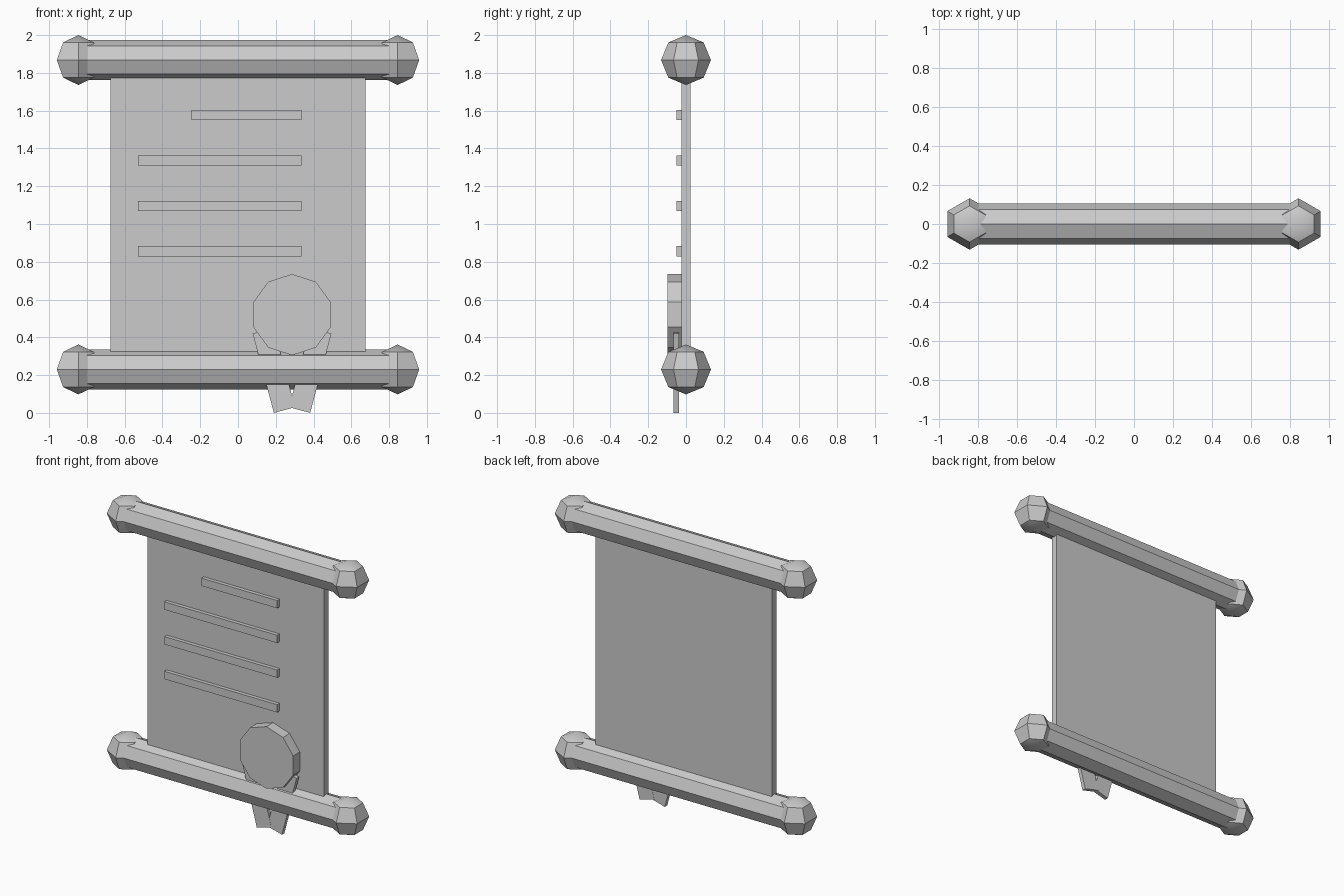
import bpy, bmesh
from math import sin, cos, pi, radians
from mathutils import Matrix, Vector

if "Cube" in bpy.data.objects:
    bpy.data.objects.remove(bpy.data.objects["Cube"], do_unlink=True)

GREY = (0.6, 0.6, 0.6, 1)
grey = bpy.data.materials.new("plain_grey")
grey.use_nodes = True
grey.diffuse_color = GREY
grey.node_tree.nodes["Principled BSDF"].inputs["Base Color"].default_value = GREY


def finish(name, bm):
    bmesh.ops.recalc_face_normals(bm, faces=bm.faces)
    mesh = bpy.data.meshes.new(name)
    bm.to_mesh(mesh)
    bm.free()
    mesh.materials.append(grey)
    obj = bpy.data.objects.new(name, mesh)
    bpy.context.collection.objects.link(obj)
    return obj


def prism(name, points, start, end):
    """Extrude a flat outline by the vector from start to end."""
    bm = bmesh.new()
    face = bm.faces.new([bm.verts.new(Vector(p) + Vector(start)) for p in points])
    grown = bmesh.ops.extrude_face_region(bm, geom=[face], use_keep_orig=True)
    moved = [v for v in grown["geom"] if isinstance(v, bmesh.types.BMVert)]
    bmesh.ops.translate(bm, verts=moved, vec=Vector(end) - Vector(start))
    return finish(name, bm)


def box(name, x0, x1, y0, y1, z0, z1):
    outline = [(x0, 0, z0), (x1, 0, z0), (x1, 0, z1), (x0, 0, z1)]
    return prism(name, outline, (0, y0, 0), (0, y1, 0))


def ring(sides, radius):
    return [(radius * sin(2 * pi * i / sides), radius * cos(2 * pi * i / sides))
            for i in range(sides)]


# Rods with faceted knobs
KNOB_X = 0.845
for level, z in (("bottom", 0.23), ("top", 1.868)):
    prism(f"{level}_rod", [(0, a, b) for a, b in ring(8, 0.106)],
          (-KNOB_X, 0, z), (KNOB_X, 0, z))
    for side, x in (("left", KNOB_X), ("right", -KNOB_X)):
        bm = bmesh.new()
        bmesh.ops.create_uvsphere(bm, u_segments=6, v_segments=4, radius=0.132,
                                  matrix=Matrix.Translation((x, 0, z)))
        knob = finish(f"{level}_{side}_knob", bm)
        bpy.ops.object.select_all(action="DESELECT")
        knob.select_set(True)
        bpy.context.view_layer.objects.active = knob
        bpy.ops.object.shade_smooth_by_angle(angle=radians(30))

# Paper sheet
box("paper_sheet", -0.675, 0.675, -0.024, 0.024, 0.23, 1.868)

# Raised writing lines, the first one indented
for i in range(4):
    z = 1.577 - 0.2405 * i
    box(f"writing_line_{i + 1}", -0.245 if i == 0 else -0.53, 0.335,
        -0.05, -0.024, z - 0.027, z + 0.027)

# Round seal
SEAL_X = 0.286
prism("seal", [(a, 0, b) for a, b in ring(10, 0.215)],
      (SEAL_X, -0.097, 0.52), (SEAL_X, -0.024, 0.52))

# Two crossing ribbon tails under the seal
TILT, WIDTH, LENGTH = radians(15), 0.116, 0.435
across = Vector((cos(TILT), 0, sin(TILT))) * WIDTH
along = Vector((-sin(TILT), 0, cos(TILT))) * LENGTH
corner = Vector((-0.096, 0, 0))
tail = [corner, corner + across, corner + across + along, corner + along]
for side, flip, y in (("right", 1, -0.066), ("left", -1, -0.065)):
    prism(f"{side}_ribbon", [(p.x * flip, 0, p.z) for p in tail],
          (SEAL_X, y, 0), (SEAL_X, y + 0.027, 0))
